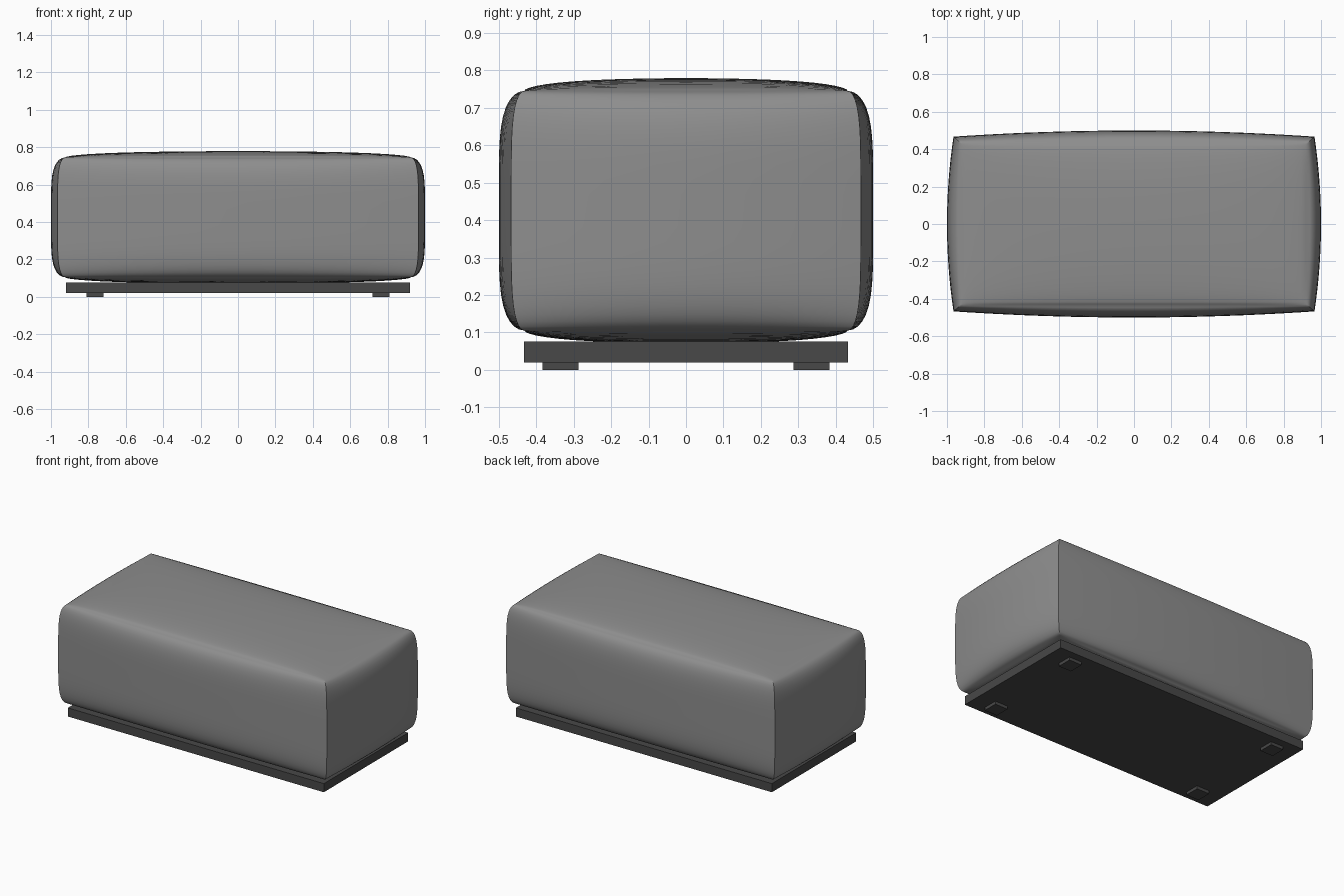
import bpy, bmesh, math
from mathutils import Vector

cube = bpy.data.objects.get("Cube")
if cube:
    bpy.data.objects.remove(cube, do_unlink=True)


def material(name, value):
    mat = bpy.data.materials.new(name)
    mat.use_nodes = True
    colour = (value, value, value, 1)
    mat.diffuse_color = colour
    mat.node_tree.nodes["Principled BSDF"].inputs["Base Color"].default_value = colour
    return mat


fabric = material("grey fabric", 0.27)
dark = material("dark plinth", 0.065)


def add_object(name, bm, mat):
    mesh = bpy.data.meshes.new(name)
    bm.to_mesh(mesh)
    bm.free()
    obj = bpy.data.objects.new(name, mesh)
    bpy.context.collection.objects.link(obj)
    mesh.materials.append(mat)
    return obj


def box(name, centre, size, mat):
    bm = bmesh.new()
    bmesh.ops.create_cube(bm, size=1)
    for v in bm.verts:
        v.co = Vector(a * s + c for a, s, c in zip(v.co, size, centre))
    return add_object(name, bm, mat)


def pillow(t):
    """Quick rise from the seam, then a flat plateau."""
    return math.sqrt(max(0, 1 - abs(t) ** 5))


def arch(t):
    return 1 - t * t


# Upholstered cushion: a gridded cube with every panel puffed out between seams
bm = bmesh.new()
bmesh.ops.create_cube(bm, size=2)
bmesh.ops.subdivide_edges(bm, edges=bm.edges[:], cuts=23, use_grid_fill=True)
for vert in bm.verts:
    # Crowd the grid towards the seams
    u, v, w = (math.sin(max(-1, min(1, a)) * math.pi / 2) for a in vert.co)
    side = pillow(w)
    x = u * (0.925 + side * (0.04 + 0.035 * arch(v)))
    y = v * (0.432 + side * (0.035 + 0.033 * arch(u)))
    crown = 0.02 * pillow(u) * pillow(v) + 0.014 * arch(u) * arch(v)
    vert.co = (x, y, 0.425 + w * (0.32 + crown))
cushion = add_object("cushion", bm, fabric)

bpy.ops.object.select_all(action="DESELECT")
cushion.select_set(True)
bpy.context.view_layer.objects.active = cushion
bpy.ops.object.shade_smooth_by_angle(angle=math.radians(50))

# Plinth board under the cushion
box("plinth", (0, 0, 0.048), (1.84, 0.866, 0.056), dark)

# Four low square feet
for x_name, sx in (("left", 1), ("right", -1)):
    for y_name, sy in (("front", -1), ("back", 1)):
        box(f"{y_name}_{x_name}_foot", (sx * 0.765, sy * 0.335, 0.011),
            (0.092, 0.096, 0.022), dark)
